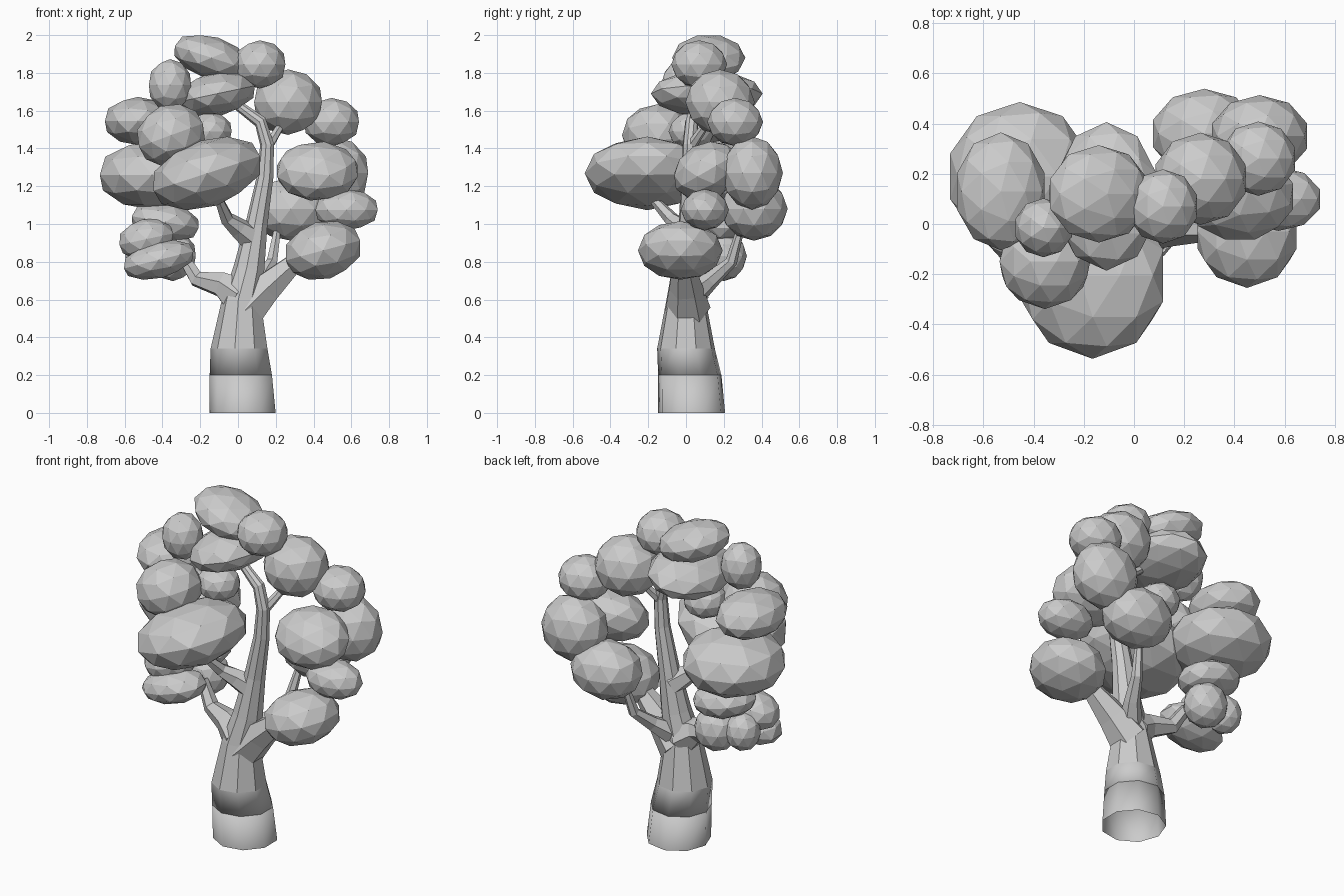
import bpy, bmesh, math
from mathutils import Vector, Matrix

cube = bpy.data.objects.get("Cube")
if cube:
    bpy.data.objects.remove(cube, do_unlink=True)


def make_material(name, colour):
    mat = bpy.data.materials.new(name)
    mat.use_nodes = True
    mat.diffuse_color = colour
    mat.node_tree.nodes["Principled BSDF"].inputs["Base Color"].default_value = colour
    return mat


grey = make_material("plain grey", (0.6, 0.6, 0.6, 1))


def add_object(name, bm):
    mesh = bpy.data.meshes.new(name)
    bm.to_mesh(mesh)
    bm.free()
    mesh.materials.append(grey)
    obj = bpy.data.objects.new(name, mesh)
    bpy.context.collection.objects.link(obj)
    return obj


def limb(name, path, sides, level_rings=0, smooth_rings=0, open_base=False):
    """Tapered tube through (x, y, z, radius) points."""
    bm = bmesh.new()
    points = [Vector(p[:3]) for p in path]
    rings = []
    for i, p in enumerate(path):
        ahead = points[min(i + 1, len(path) - 1)] - points[max(i - 1, 0)]
        if i < level_rings:
            ahead = Vector((0, 0, 1))
        turn = Vector((0, 0, 1)).rotation_difference(ahead.normalized())
        ring = []
        for k in range(sides):
            a = math.tau * (k + 0.5) / sides
            offset = turn @ Vector((math.cos(a), math.sin(a), 0))
            ring.append(bm.verts.new(points[i] + offset * p[3]))
        rings.append(ring)
    for i, (low, high) in enumerate(zip(rings, rings[1:])):
        for k in range(sides):
            n = (k + 1) % sides
            face = bm.faces.new((low[k], low[n], high[n], high[k]))
            face.smooth = i < smooth_rings
    top = bm.faces.new(rings[-1])
    top.smooth = open_base
    if not open_base:
        bottom = bm.faces.new(rings[0][::-1])
        bottom.smooth = smooth_rings > 0
    return add_object(name, bm)


def leaf_clump(name, centre, radii, tilt=0, lean=0):
    """Faceted ellipsoid, tilted sideways and leaned front to back."""
    bm = bmesh.new()
    bmesh.ops.create_icosphere(bm, subdivisions=2, radius=1.02)
    bm.transform(Matrix.Translation(centre)
                 @ Matrix.Rotation(math.radians(tilt), 4, "Y")
                 @ Matrix.Rotation(math.radians(lean), 4, "X")
                 @ Matrix.Diagonal((*radii, 1)))
    return add_object(name, bm)


# Trunk: a short hollow foot, then the long curved stem
limb("trunk_foot", [(.03, .03, 0, .18), (.02, .02, .2, .17)], 9, 2, 1, True)
limb("trunk_stem", [(.02, .02, .2, .17), (.01, .0, .34, .155),
                    (.02, .0, .6, .105), (.06, .01, .76, .085),
                    (.1, .02, 1, .06), (.145, .02, 1.25, .045),
                    (.155, .02, 1.42, .038), (.12, .03, 1.54, .035),
                    (-.03, .06, 1.65, .025)], 9, 3, 1)

# Branches
limb("right_low_branch", [(.04, .01, .55, .12), (.15, .0, .66, .09), (.36, -.02, .85, .04)], 6)
limb("left_low_branch", [(.0, .01, .62, .11), (-.09, .02, .68, .07),
                         (-.22, .06, .71, .045), (-.3, .09, .84, .03)], 6)
limb("left_mid_branch", [(.08, .02, .92, .075), (.0, -.03, .98, .055),
                         (-.06, -.08, 1.03, .038), (-.11, -.19, 1.15, .022)], 6)
limb("back_branch", [(.06, .04, .63, .07), (.13, .14, .71, .045),
                     (.18, .24, .8, .032), (.21, .29, .98, .02)], 6)
limb("upper_branch", [(.15, .02, 1.4, .03), (.19, .06, 1.46, .025), (.25, .13, 1.56, .018)], 6)

# Foliage: centre, radii, tilt, lean
crown = [
    ((-.14, .12, 1.88), (.21, .19, .11), 18),
    ((.115, .07, 1.845), (.14, .145, .125)),
    ((-.11, .11, 1.69), (.21, .29, .115), -12),
    ((-.36, -.015, 1.735), (.115, .115, .135)),
    ((-.15, .03, 1.49), (.12, .12, .1)),
]
right_foliage = [
    ((.265, .18, 1.645), (.185, .18, .17)),
    ((.495, .26, 1.54), (.15, .145, .125)),
    ((.42, .11, 1.28), (.22, .185, .145), 0, 30),
    ((.5, .35, 1.27), (.195, .16, .19)),
    ((.28, .36, 1.08), (.21, .175, .165)),
    ((.575, .1, 1.075), (.17, .125, .107)),
    ((.45, -.03, .86), (.21, .22, .15), -15),
]
left_foliage = [
    ((-.53, .13, 1.545), (.18, .23, .125)),
    ((-.355, -.15, 1.47), (.185, .185, .16), -20),
    ((-.165, -.205, 1.268), (.305, .325, .175), -18),
    ((-.455, .19, 1.26), (.285, .29, .18)),
    ((-.385, .18, 1.01), (.185, .16, .1), 10),
    ((-.485, .04, .92), (.15, .13, .105), -12),
    ((-.42, -.01, .81), (.195, .15, .095), -14),
    ((-.5, .17, .84), (.1, .1, .11)),
    ((-.345, .2, .83), (.125, .12, .13)),
]
groups = {"crown": crown, "right_foliage": right_foliage, "left_foliage": left_foliage}
for group, clumps in groups.items():
    for number, clump in enumerate(clumps, 1):
        leaf_clump(f"{group}_clump_{number}", *clump)
